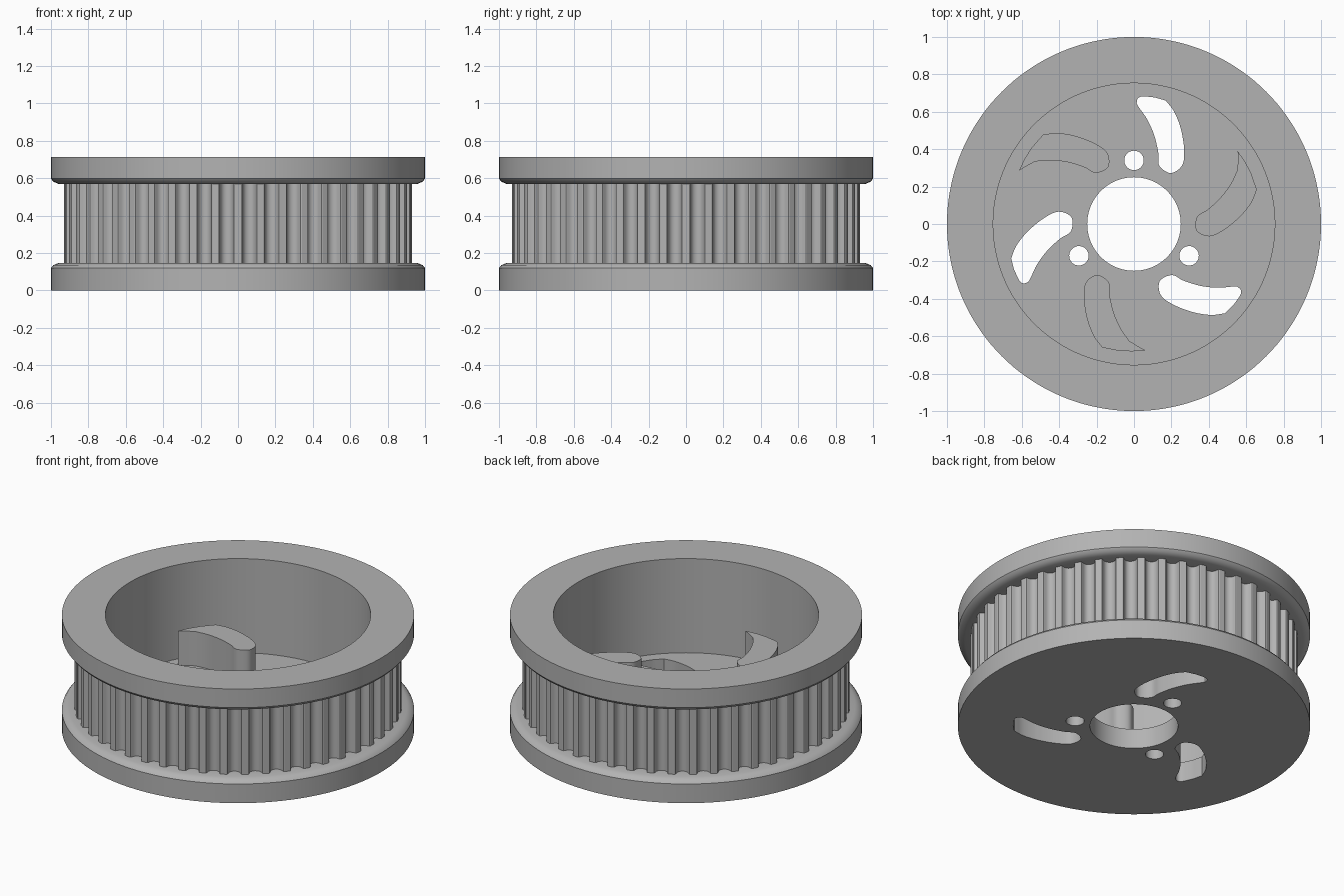
import bpy, bmesh, math
from mathutils import Matrix, Vector

if "Cube" in bpy.data.objects:
    bpy.data.objects.remove(bpy.data.objects["Cube"])

SEG = 144
TEETH = 48

grey = bpy.data.materials.new("plain_grey")
grey.diffuse_color = (0.45, 0.45, 0.45, 1)
grey.use_nodes = True
grey.node_tree.nodes["Principled BSDF"].inputs["Base Color"].default_value = grey.diffuse_color


def make_object(name, bm, helper=False):
    bmesh.ops.recalc_face_normals(bm, faces=bm.faces[:])
    mesh = bpy.data.meshes.new(name)
    bm.to_mesh(mesh)
    bm.free()
    mesh.materials.append(grey)
    ob = bpy.data.objects.new(name, mesh)
    bpy.context.collection.objects.link(ob)
    ob.hide_render = helper
    return ob


def smooth(ob):
    bpy.ops.object.select_all(action='DESELECT')
    ob.select_set(True)
    bpy.context.view_layer.objects.active = ob
    bpy.ops.object.shade_smooth_by_angle(angle=math.radians(30))


def lathe(bm, profile):
    """Sweep a closed (radius, z) profile round the z axis."""
    rings = []
    for i in range(SEG):
        a = 2 * math.pi * i / SEG
        rings.append([bm.verts.new((r * math.cos(a), r * math.sin(a), z)) for r, z in profile])
    n = len(profile)
    for i in range(SEG):
        p, q = rings[i], rings[(i + 1) % SEG]
        for j in range(n):
            k = (j + 1) % n
            bm.faces.new((p[j], q[j], q[k], p[k]))


def prism(bm, outline, z0, z1):
    """Extrude a closed xy outline from z0 to z1."""
    low = [bm.verts.new((x, y, z0)) for x, y in outline]
    high = [bm.verts.new((x, y, z1)) for x, y in outline]
    bm.faces.new(low)
    bm.faces.new(high)
    for i in range(len(low)):
        j = (i + 1) % len(low)
        bm.faces.new((low[i], low[j], high[j], high[i]))


def spline(points, steps=5):
    """Smooth open curve through the points."""
    pts = [Vector(p) for p in points]
    pts = [2 * pts[0] - pts[1]] + pts + [2 * pts[-1] - pts[-2]]
    out = []
    for a, b, c, d in zip(pts, pts[1:], pts[2:], pts[3:]):
        for s in range(steps):
            t = s / steps
            out.append(0.5 * (2 * b + (c - a) * t + (2 * a - 5 * b + 4 * c - d) * t * t
                              + (3 * b - a - 3 * c + d) * t ** 3))
    return out + [pts[-2]]


def turned(outline, degrees):
    m = Matrix.Rotation(math.radians(degrees), 2)
    return [tuple(m @ Vector(p)) for p in outline]


def circle(x, y, r, n=32):
    return [(x + r * math.cos(2 * math.pi * i / n), y + r * math.sin(2 * math.pi * i / n))
            for i in range(n)]


# Curved blade outline: outer side, blunt inner end, inner side
blade_sides = spline([(0.17, 0.66), (0.215, 0.6), (0.25, 0.51), (0.268, 0.4), (0.258, 0.315),
                      (0.197, 0.272), (0.135, 0.312), (0.13, 0.38), (0.108, 0.475),
                      (0.07, 0.56), (0.025, 0.625)])
window = blade_sides + spline([(0.014, 0.645), (0.02, 0.67), (0.045, 0.682), (0.11, 0.677)])
vane = blade_sides + [Vector((-0.015, 0.65)), Vector((-0.06, 0.675)), Vector((0.01, 0.681)),
                      Vector((0.08, 0.678))]

# Flanged body: floor plate, bottom flange, core, top flange and open bowl
bm = bmesh.new()
lathe(bm, [(0.25, 0), (1, 0), (1, 0.12), (0.988, 0.135), (0.96, 0.147), (0.87, 0.147),
           (0.87, 0.57), (0.96, 0.57), (0.988, 0.582), (1, 0.598), (1, 0.715),
           (0.753, 0.715), (0.753, 0.125), (0.25, 0.125)])
body = make_object("flanged_body", bm)

# Cutter for the three windows and three bolt holes
bm = bmesh.new()
for k in range(3):
    prism(bm, turned(window, 120 * k), -0.1, 0.2)
    prism(bm, turned(circle(0, 0.34, 0.052), 120 * k), -0.1, 0.2)
cutter = make_object("hole_cutter", bm, helper=True)
mod = body.modifiers.new("holes", 'BOOLEAN')
mod.operation = 'DIFFERENCE'
mod.solver = 'EXACT'
mod.object = cutter
bpy.context.view_layer.objects.active = body
bpy.ops.object.modifier_apply(modifier=mod.name)
bpy.data.objects.remove(cutter)
smooth(body)

# Toothed belt ring: (sideways offset, depth) of half a groove, mirrored
half = [(0.045, 0), (0.040, 0.003), (0.037, 0.010), (0.034, 0.021), (0.028, 0.033),
        (0.017, 0.042)]
groove = [(-w, d) for w, d in half] + [(0, 0.046)] + [(w, d) for w, d in reversed(half)]
R = 0.93
bm = bmesh.new()
outer = []
for i in range(TEETH):
    a = 2 * math.pi * (i + 0.5) / TEETH
    for w, d in groove:
        t = a + w / R
        outer.append(((R - d) * math.cos(t), (R - d) * math.sin(t)))
loops = []
for z in (0.14, 0.575):
    loops.append([bm.verts.new((x, y, z)) for x, y in outer])
    loops.append([bm.verts.new((x * 0.86, y * 0.86, z)) for x, y in outer])
lo, li, ho, hi = loops
for i in range(len(outer)):
    j = (i + 1) % len(outer)
    for p, q in ((lo, ho), (ho, hi), (hi, li), (li, lo)):
        bm.faces.new((p[i], p[j], q[j], q[i]))
smooth(make_object("toothed_ring", bm))

# Three raised vanes between the windows
for k in range(3):
    bm = bmesh.new()
    prism(bm, turned(vane, 60 + 120 * k), 0.11, 0.34)
    smooth(make_object(f"vane_{k + 1}", bm))
